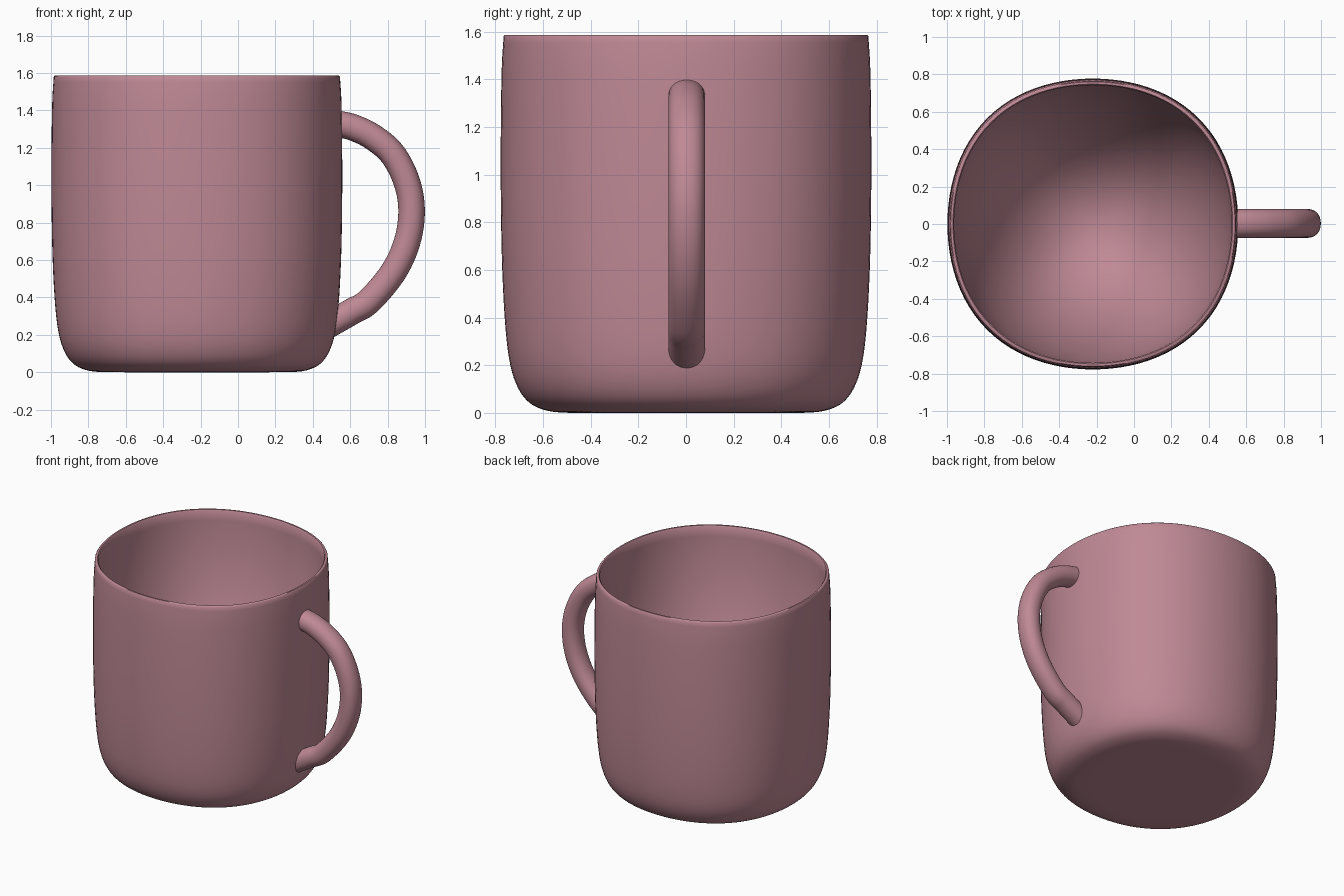
import bpy, bmesh, math
from mathutils import Vector

if "Cube" in bpy.data.objects:
    bpy.data.objects.remove(bpy.data.objects["Cube"])

CX = -0.22          # body axis
SEG = 96

mat = bpy.data.materials.new("pink_glaze")
mat.diffuse_color = (0.52, 0.25, 0.30, 1)
mat.use_nodes = True
mat.node_tree.nodes["Principled BSDF"].inputs["Base Color"].default_value = mat.diffuse_color


def spline(pts, steps):
    """Catmull-Rom curve through 2D points."""
    p = [Vector(q) for q in pts]
    p = [2 * p[0] - p[1]] + p + [2 * p[-1] - p[-2]]
    out = []
    for i in range(1, len(p) - 2):
        a, b, c, d = p[i - 1:i + 3]
        for s in range(steps):
            t = s / steps
            out.append(0.5 * (2 * b + (c - a) * t + (2 * a - 5 * b + 4 * c - d) * t * t
                              + (3 * b - a - 3 * c + d) * t ** 3))
    return out + [p[-2]]


def soft_square(n):
    """Nearly round section, slightly fuller on the diagonals."""
    out = []
    for i in range(n):
        a = 2 * math.pi * i / n
        r = 1 + 0.0143 * (1 - math.cos(4 * a))
        out.append((r * math.cos(a), r * math.sin(a)))
    return out


def loft(name, rings, cap=False):
    bm = bmesh.new()
    vs = [[bm.verts.new(co) for co in ring] for ring in rings]
    n = len(vs[0])
    for a, b in zip(vs, vs[1:]):
        for i in range(n):
            j = (i + 1) % n
            bm.faces.new((a[i], a[j], b[j], b[i]))
    if cap:
        bm.faces.new(vs[0])
        bm.faces.new(vs[-1])
    bmesh.ops.remove_doubles(bm, verts=bm.verts, dist=1e-5)
    bmesh.ops.recalc_face_normals(bm, faces=bm.faces)
    me = bpy.data.meshes.new(name)
    bm.to_mesh(me)
    bm.free()
    ob = bpy.data.objects.new(name, me)
    bpy.context.collection.objects.link(ob)
    me.materials.append(mat)
    bpy.ops.object.select_all(action='DESELECT')
    ob.select_set(True)
    bpy.context.view_layer.objects.active = ob
    bpy.ops.object.shade_smooth_by_angle(angle=math.radians(50))
    return ob


# Mug body: outer wall and narrow rim as (radius, z), then a bowl-shaped inside
outer = [(0, 0), (0.25, 0), (0.42, 0), (0.53, 0.002), (0.60, 0.014), (0.66, 0.045),
         (0.705, 0.105), (0.737, 0.2), (0.757, 0.35), (0.771, 0.6), (0.777, 0.9),
         (0.777, 1.2), (0.773, 1.45), (0.765, 1.58)]
rim = [Vector((0.760, 1.586)), Vector((0.748, 1.586))]
DEPTH = 1.40
inner = [Vector((0.742 * math.cos(a), 1.578 - DEPTH * math.sin(a)))
         for a in (math.pi / 2 * i / 32 for i in range(33))]
inner[-1].x = 0
profile = spline(outer, 4) + rim + inner
section = soft_square(SEG)
loft("mug_body", [[(CX + r * u, r * v, z) for u, v in section] for r, z in profile])

# Handle: tube swept along a path in the xz plane, ends buried in the wall
path = spline([(0.54, 1.327), (0.62, 1.307), (0.72, 1.258), (0.825, 1.168), (0.90, 1.025),
               (0.928, 0.87), (0.905, 0.70), (0.83, 0.535), (0.70, 0.38),
               (0.61, 0.325), (0.505, 0.265)], 6)
tube = soft_square(32)
rings = []
last = len(path) - 1
for k, p in enumerate(path):
    t = (path[min(k + 1, last)] - path[max(k - 1, 0)]).normalized()
    nrm = Vector((-t.y, t.x))
    if k in (0, last):      # end sections stand upright inside the wall
        nrm = Vector((0, 1 / t.x))
    rings.append([(p.x + 0.071 * u * nrm.x, 0.003 + 0.077 * v, p.y + 0.071 * u * nrm.y)
                  for u, v in tube])
loft("handle", rings, cap=True)
